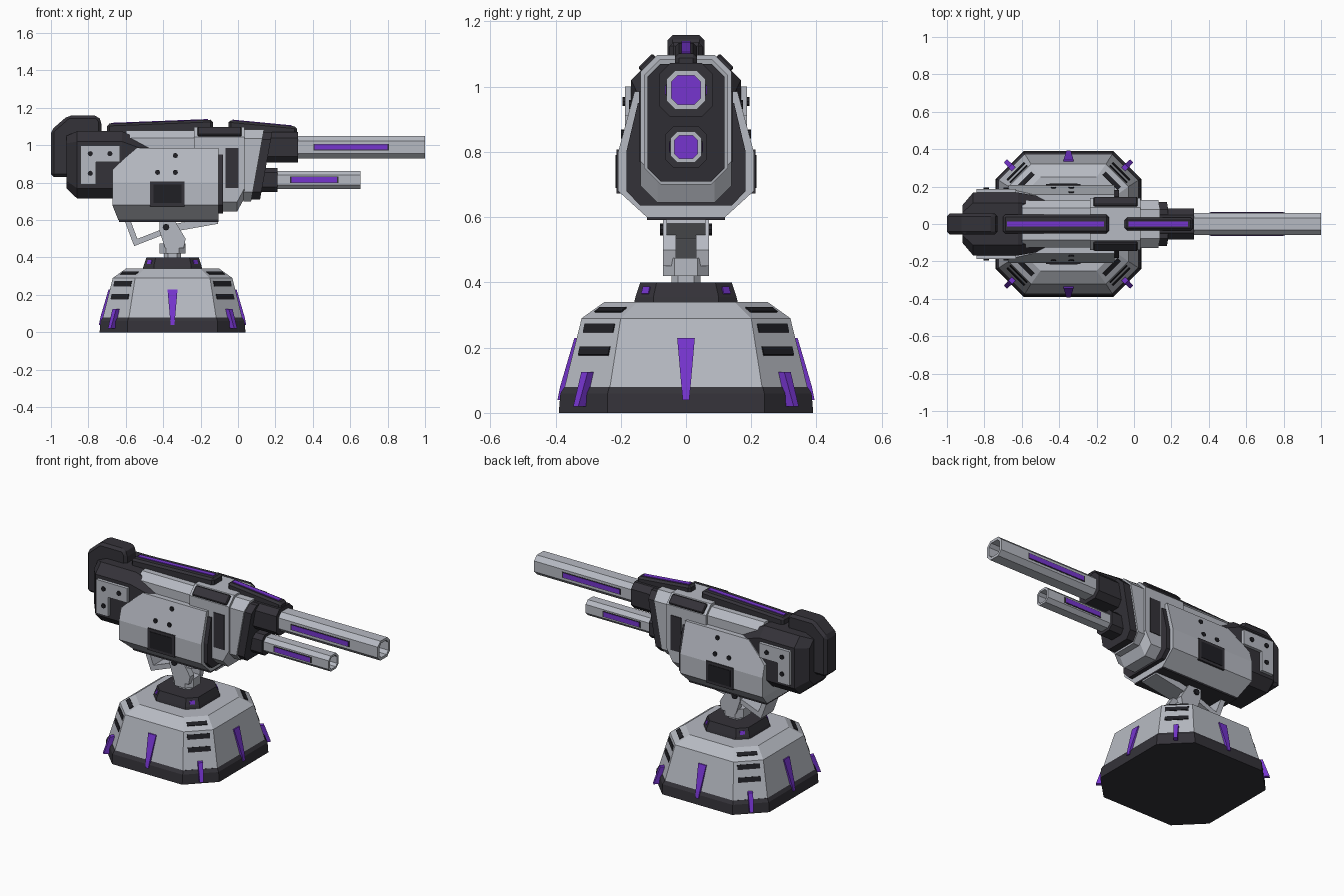
import bpy, bmesh
from math import pi, radians
from mathutils import Matrix, Vector

if "Cube" in bpy.data.objects:
    bpy.data.objects.remove(bpy.data.objects["Cube"])


def material(name, r, g, b):
    m = bpy.data.materials.new(name)
    m.use_nodes = True
    m.diffuse_color = (r, g, b, 1)
    m.node_tree.nodes["Principled BSDF"].inputs["Base Color"].default_value = (r, g, b, 1)
    return m


GREY = material("light grey", 0.47, 0.49, 0.54)
DARK = material("charcoal", 0.034, 0.032, 0.040)
BLACK = material("near black", 0.014, 0.014, 0.018)
PURPLE = material("purple", 0.18, 0.035, 0.62)
BASE_X = -0.35


def finish(name, bm, mat, bevel=0):
    bmesh.ops.recalc_face_normals(bm, faces=bm.faces)
    me = bpy.data.meshes.new(name)
    bm.to_mesh(me)
    bm.free()
    me.materials.append(mat)
    ob = bpy.data.objects.new(name, me)
    bpy.context.collection.objects.link(ob)
    if bevel:
        mod = ob.modifiers.new("bevel", "BEVEL")
        mod.width, mod.segments = bevel, 1
    return ob


def loft(name, rings, mat, end_mat=None, bevel=0, matrix=None):
    """Skin a list of rings and cap both ends."""
    bm = bmesh.new()
    vs = [[bm.verts.new(p) for p in r] for r in rings]
    n = len(rings[0])
    for a, b in zip(vs, vs[1:]):
        for i in range(n):
            j = (i + 1) % n
            bm.faces.new((a[i], a[j], b[j], b[i]))
    bm.faces.new(vs[0])
    end = bm.faces.new(vs[-1])
    if end_mat:
        end.material_index = 1
    if matrix:
        bm.transform(matrix)
    ob = finish(name, bm, mat, bevel)
    if end_mat:
        ob.data.materials.append(end_mat)
    return ob


def prism(name, pts, y0, y1, mat, bevel=0):
    return loft(name, [[(x, y, z) for x, z in pts] for y in (y0, y1)], mat, bevel=bevel)


def box(name, centre, size, mat, matrix=None, bevel=0):
    bm = bmesh.new()
    bmesh.ops.create_cube(bm, size=1, matrix=Matrix.Diagonal((*size, 1)))
    bm.transform((matrix or Matrix()) if centre is None else Matrix.Translation(centre) @ (matrix or Matrix()))
    return finish(name, bm, mat, bevel)


def bolt(name, x, y, z, r=0.014):
    bm = bmesh.new()
    bmesh.ops.create_cone(bm, cap_ends=True, segments=8, radius1=r, radius2=r, depth=0.02,
                          matrix=Matrix.Translation((x, y, z)) @ Matrix.Rotation(pi / 2, 4, 'X'))
    return finish(name, bm, BLACK)


def oct_x(x, hy, z0, z1, c, lean=0):
    """Chamfered rectangle facing x; lean slants it forward with height."""
    half = [(hy - c, z0), (hy, z0 + c), (hy, z1 - c), (hy - c, z1)]
    pts = half + [(-y, z) for y, z in reversed(half)]
    return [(x + lean * (z - z0), y, z) for y, z in pts]


def oct_z(h, f, z):
    """Chamfered square lying flat around the base axis."""
    pts = [(h, -f), (h, f), (f, h), (-f, h), (-h, f), (-h, -f), (-f, -h), (f, -h)]
    return [(BASE_X + x, y, z) for x, y in pts]


# Pedestal
loft("base_skirt", [oct_z(.39, .24, 0), oct_z(.385, .24, .06), oct_z(.372, .235, .08)], DARK)
loft("base_shell", [oct_z(.372, .233, .08), oct_z(.32, .2, .29), oct_z(.25, .15, .34)], GREY)
loft("base_cap", [oct_z(.16, .1, .335), oct_z(.155, .1, .355), oct_z(.14, .09, .4)], DARK)
loft("neck_foot", [oct_z(.045, .025, .39), oct_z(.045, .025, .43)], GREY)
loft("neck_collar", [oct_z(.07, .035, .42), oct_z(.07, .035, .475)], GREY)


def around(angle, dist, z, tilt=0):
    return (Matrix.Translation((BASE_X, 0, 0)) @ Matrix.Rotation(angle, 4, 'Z')
            @ Matrix.Translation((dist, 0, z)) @ Matrix.Rotation(-tilt, 4, 'Y'))


def wedge(name, angle, profile):
    rings = [[(d, -w, z), (d, w, z), (d - .05, w, z), (d - .05, -w, z)] for d, w, z in profile]
    loft(name, rings, PURPLE, matrix=around(angle, 0, 0))


for k in range(4):
    side, diag = k * pi / 2, k * pi / 2 + pi / 4
    wedge("long_light", side, [(.394, .01, .04), (.386, .014, .08), (.342, .027, .23)])
    wedge("corner_light", diag, [(.478, .011, .02), (.44, .014, .125)])
    for dist, z, tilt, w in ((.375, .26, .29, .13), (.396, .19, .29, .13), (.326, .315, 1.04, .115)):
        box("vent", None, (.008, w, .026), BLACK, around(diag, dist, z, tilt))
        box("vent_lip", None, (.012, w, .006), DARK, around(diag, dist, z - .014, tilt))
    box("cap_light", None, (.008, .03, .022), PURPLE, around(diag, .172, .375, .3))

# Yoke and pivot
def strap(name, a, b, thick, hy):
    a, b = Vector(a), Vector(b)
    n = Vector((a.y - b.y, b.x - a.x)).normalized() * thick / 2
    prism(name, [a + n, b + n, b - n, a - n], -hy, hy, GREY)


strap("yoke_rear", (-.595, .61), (-.545, .475), .03, .06)
strap("yoke_lower", (-.56, .475), (-.38, .545), .03, .06)
strap("yoke_front", (-.39, .55), (-.11, .6), .04, .06)
for s in (1, -1):
    prism("neck_cheek", [(-.39, .45), (-.29, .45), (-.28, .5), (-.34, .6), (-.42, .6), (-.42, .54)],
          s * .03, s * .07, GREY)
    bolt("pivot_pin", -.385, s * .07, .562, .018)


# Armoured hull
def hull_ring(x, z0, z1, k=1):
    def width(z):
        return k * (.12 + .088 * (z - .6) / .08 if z < .68 else .208 if z < .8 else .208 - .05 * (z - .8) / .185)
    zs = (z0, max(z0 + .005, .68), min(.8, z1 - .005), z1)
    half = [(width(z), z) for z in zs]
    return [(x, y, z) for y, z in half + [(-y, z) for y, z in reversed(half)]]


loft("hull_armour", [hull_ring(-.67, .675, .87), hull_ring(-.64, .6, .9),
                     hull_ring(-.54, .6, .985), hull_ring(-.105, .6, .985)], GREY)
loft("hull_core_front", [hull_ring(-.3, .635, .95, .88), hull_ring(-.08, .635, .95, .88)], DARK)
box("hull_floor", (-.37, 0, .598), (.53, .24, .014), DARK)
loft("hull_spine", [oct_x(-.6, .125, .7, 1.08, .04), oct_x(-.2, .125, .7, 1.08, .04)], GREY)
for s in (1, -1):
    box("hull_hatch", (-.378, s * .207, .74), (.185, .012, .135), DARK)
    box("hatch_panel", (-.378, s * .21, .74), (.15, .012, .1), BLACK)
    for x, z in ((-.43, .855), (-.335, .855), (-.335, .945)):
        bolt("hull_bolt", x, s * (.204 - .27 * (z - .8)), z)

# Rear housing
loft("rear_housing", [oct_x(-.918, .1, .77, 1.05, .04), oct_x(-.86, .168, .715, 1.075, .055),
                      oct_x(-.62, .168, .715, 1.075, .055), oct_x(-.43, .135, .75, .99, .04)], DARK)
prism("rear_crest", [(-1, .83), (-1, 1.08), (-.91, 1.158), (-.75, 1.158), (-.73, 1.13),
                     (-.73, 1.04), (-.88, 1.04), (-.9, .83)], -.057, .057, DARK, bevel=.016)
for s in (1, -1):
    prism("corner_plate", [(-.842, .79), (-.76, .79), (-.76, .91), (-.63, .91), (-.63, 1), (-.842, 1)],
          s * .16, s * .187, GREY)
    for x, z in ((-.79, .955), (-.685, .955), (-.79, .85)):
        bolt("plate_bolt", x, s * .184, z)

# Top rails with light strips
for name, x0, z0, x1, z1 in (("rear_rail", -.7, 1.115, -.135, 1.137), ("front_rail", -.05, 1.135, .315, 1.1)):
    hy = .05 if name == "rear_rail" else .034
    prism(name, [(x0, 1.03), (x0, z0), (x1, z1), (x1, 1.03)], -hy, hy, DARK, bevel=.012)
    a, b = x0 + .02, x1 - .025
    slope = (z1 - z0) / (x1 - x0)
    za, zb = z0 + slope * .02, z1 - slope * .025
    prism(name + "_light", [(a, za - .004), (a, za + .004), (b, zb + .004), (b, zb - .004)], -.014, .014, PURPLE)

# Nose block and slanted collar
loft("nose_block", [oct_x(-.235, .14, .645, 1.097, .052), oct_x(-.005, .14, .645, 1.097, .052),
                    oct_x(.036, .14, .72, 1.097, .052)], GREY)
loft("nose_collar", [oct_x(.03, .128, .7, 1.085, .05), oct_x(.07, .128, .7, 1.085, .05, .18)], GREY)
loft("front_slab", [oct_x(.06, .118, .71, 1.07, .04, .18), oct_x(.118, .118, .71, 1.07, .04, .18)], DARK)
for s in (1, -1):
    box("nose_slot", (-.032, s * .139, .878), (.072, .01, .215), DARK)
    box("nose_shoulder_plate", (-.098, s * .117, 1.071), (.235, .062, .024), DARK,
        Matrix.Rotation(-s * radians(45), 4, 'X'), bevel=.005)


# Barrels: housing, hollow tube and side lights
def barrel(name, z, hub, hub_x, r, x1, light):
    loft(name + "_housing", [oct_x(.1, hub, z - hub, z + hub, hub * .4),
                             oct_x(hub_x, hub, z - hub, z + hub, hub * .4)], DARK)
    q = r * .74
    outer = [oct_x(x, r, z - r, z + r, r * .45) for x in (hub_x - .02, x1)]
    inner = [oct_x(x, q, z - q, z + q, q * .42) for x in (x1, x1 - .25)]
    loft(name, outer + inner, GREY, end_mat=PURPLE)
    a, b = light
    for s in (1, -1):
        box(name + "_light_frame", ((a + b) / 2, s * r, z), (b - a + .012, .004, .036), DARK)
        box(name + "_light", ((a + b) / 2, s * r, z), (b - a, .008, .028), PURPLE)


barrel("upper_barrel", .99, .082, .32, .06, 1.0, (.41, .8))
barrel("lower_barrel", .815, .064, .21, .048, .655, (.285, .53))
